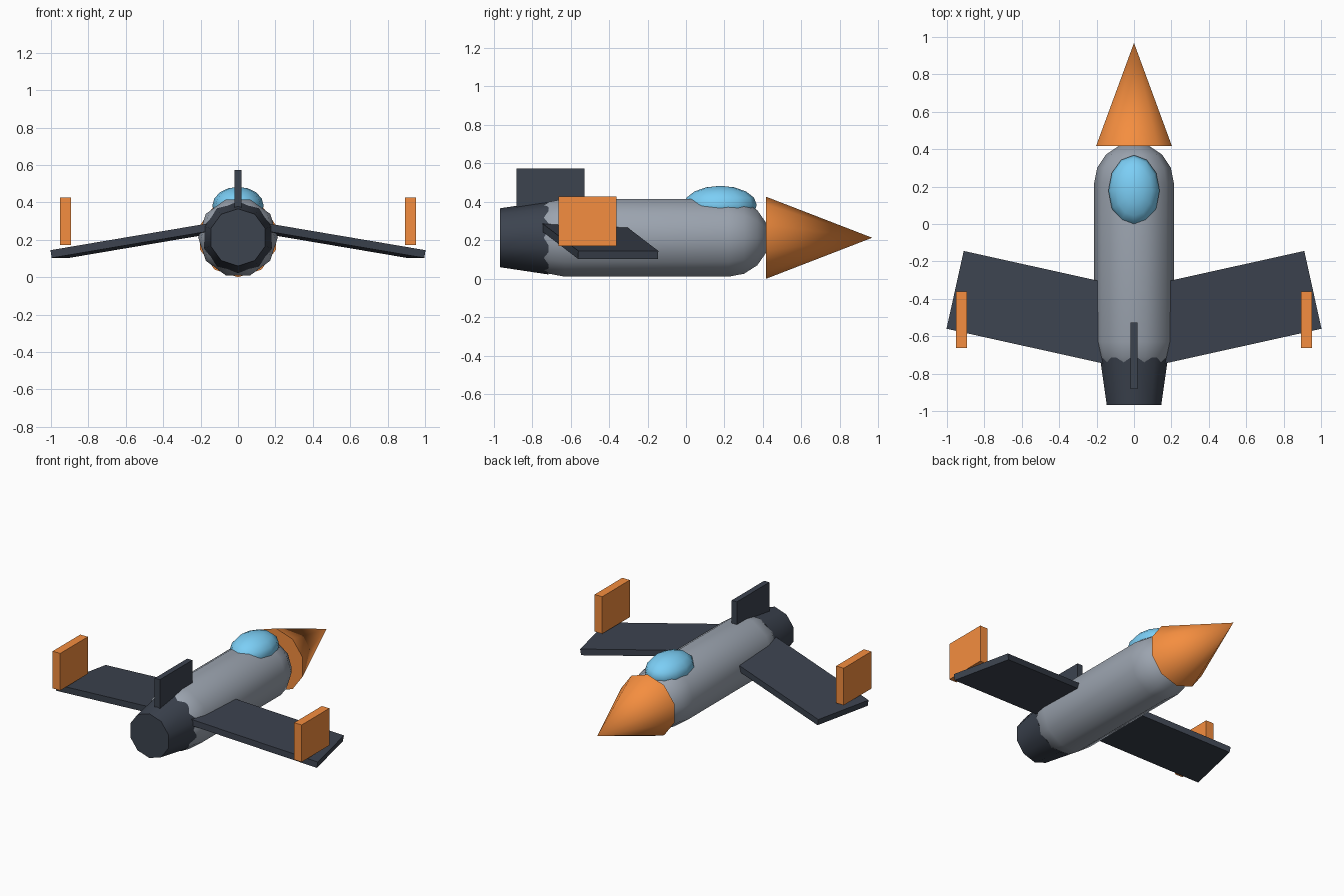
import bpy, bmesh
from math import sin, cos, pi, radians
from mathutils import Matrix, Vector

if "Cube" in bpy.data.objects:
    bpy.data.objects.remove(bpy.data.objects["Cube"])

SIDES = 10
AXIS_Z = 0.213   # height of the body axis


def material(name, rgb):
    m = bpy.data.materials.new(name)
    m.diffuse_color = (*rgb, 1)
    m.use_nodes = True
    m.node_tree.nodes["Principled BSDF"].inputs["Base Color"].default_value = m.diffuse_color
    return m


GREY = material("hull_grey", (0.33, 0.37, 0.43))
DARK = material("dark_grey", (0.045, 0.056, 0.078))
ORANGE = material("orange", (0.91, 0.27, 0.05))
GLASS = material("glass_blue", (0.2, 0.62, 0.92))


def finish(bm, name, mat, smooth=None):
    bmesh.ops.recalc_face_normals(bm, faces=bm.faces)
    me = bpy.data.meshes.new(name)
    bm.to_mesh(me)
    bm.free()
    me.materials.append(mat)
    ob = bpy.data.objects.new(name, me)
    bpy.context.collection.objects.link(ob)
    if smooth:
        bpy.ops.object.select_all(action='DESELECT')
        bpy.context.view_layer.objects.active = ob
        ob.select_set(True)
        bpy.ops.object.shade_smooth_by_angle(angle=radians(smooth))
    return ob


def lathe(name, profile, phase, mat):
    """Revolve (y, radius) points about the body axis; radius 0 is a tip."""
    bm = bmesh.new()
    rings = []
    for y, r in profile:
        angles = [phase + 2 * pi * i / SIDES for i in range(SIDES if r else 1)]
        rings.append([bm.verts.new((r * cos(a), y, AXIS_Z + r * sin(a))) for a in angles])
    for a, b in zip(rings, rings[1:]):
        for i in range(SIDES):
            j = (i + 1) % SIDES
            quad = [a[i % len(a)], a[j % len(a)], b[j % len(b)], b[i % len(b)]]
            bm.faces.new(list(dict.fromkeys(quad)))
    for ring in (rings[0], rings[-1]):
        if len(ring) > 1:
            bm.faces.new(ring)
    return finish(bm, name, mat, smooth=50)


def box(name, centre, size, mat, rot=Matrix()):
    bm = bmesh.new()
    m = Matrix.Translation(centre) @ rot @ Matrix.Diagonal((*size, 1))
    bmesh.ops.create_cube(bm, size=1, matrix=m)
    return finish(bm, name, mat)


# Capsule body: two domes of four steps each
R = 0.213
steps = [i * pi / 8 for i in range(4)]
rear = [(-0.63 - R * sin(a), R * cos(a)) for a in reversed(steps)]
front = [(0.22 + R * sin(a), R * cos(a)) for a in steps]
lathe("fuselage", [(-0.63 - R, 0)] + rear + front + [(0.22 + R, 0)], 0, GREY)

# Nose cone and exhaust
lathe("nose_cone", [(0.417, 0.213), (0.968, 0)], pi / 2, ORANGE)
lathe("exhaust_nozzle", [(-0.968, 0.153), (-0.715, 0.191)], pi / 2, DARK)

# Canopy
bm = bmesh.new()
bmesh.ops.create_uvsphere(
    bm, u_segments=12, v_segments=8, radius=1,
    matrix=Matrix.Translation((0, 0.178, 0.383)) @ Matrix.Diagonal((0.137, 0.19, 0.1, 1)))
finish(bm, "canopy", GLASS, smooth=60)

# Forward-swept drooping wings with tip fins
for side, s in (("right", 1), ("left", -1)):
    tilt = Matrix.Rotation(s * radians(12.5), 4, 'Z') @ Matrix.Rotation(s * radians(9.4), 4, 'Y')
    box(side + "_wing", Vector((s * 0.51, -0.451, 0.199)), (0.92, 0.426, 0.042), DARK, tilt)
    box(side + "_tip_fin", Vector((s * 0.923, -0.513, 0.299)), (0.058, 0.302, 0.256), ORANGE)

# Tail fin
box("tail_fin", Vector((0, -0.704, 0.467)), (0.039, 0.354, 0.212), DARK)
